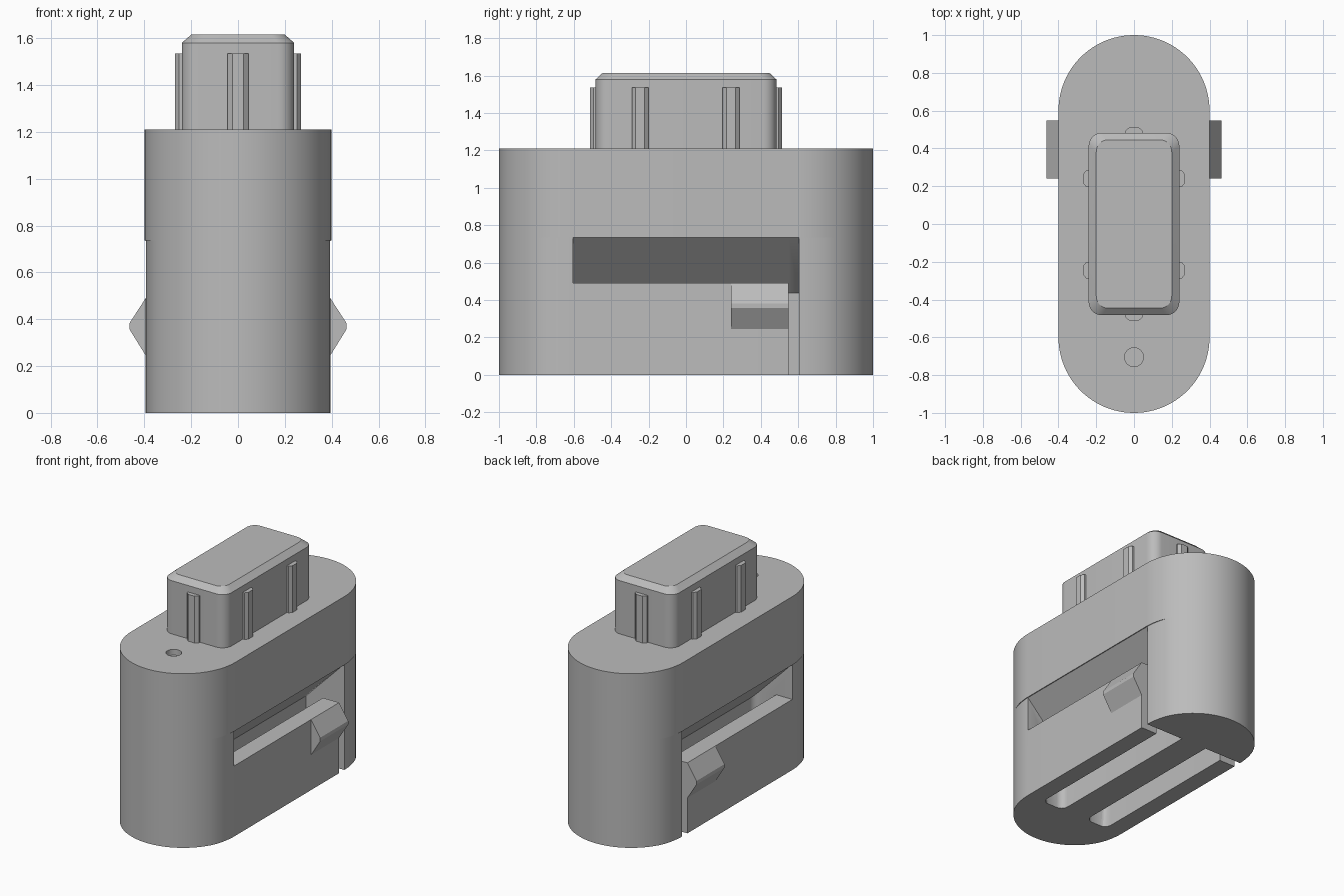
import bpy, bmesh, math
from mathutils import Vector

if "Cube" in bpy.data.objects:
    bpy.data.objects.remove(bpy.data.objects["Cube"], do_unlink=True)

grey = bpy.data.materials.new("plain grey")
grey.use_nodes = True
colour = (0.5, 0.5, 0.5, 1)
grey.diffuse_color = colour
grey.node_tree.nodes["Principled BSDF"].inputs["Base Color"].default_value = colour


def finish(bm, name):
    bmesh.ops.recalc_face_normals(bm, faces=bm.faces)
    mesh = bpy.data.meshes.new(name)
    bm.to_mesh(mesh)
    bm.free()
    mesh.materials.append(grey)
    ob = bpy.data.objects.new(name, mesh)
    bpy.context.collection.objects.link(ob)
    return ob


def prism(points, direction):
    """Closed outline of 3D points pushed along a direction."""
    bm = bmesh.new()
    face = bm.faces.new([bm.verts.new(p) for p in points])
    new = bmesh.ops.extrude_face_region(bm, geom=[face])["geom"]
    moved = [g for g in new if isinstance(g, bmesh.types.BMVert)]
    bmesh.ops.translate(bm, verts=moved, vec=direction)
    return bm


def upright(outline, z0, z1):
    return prism([(x, y, z0) for x, y in outline], (0, 0, z1 - z0))


def along_y(section, y0, y1, side):
    return prism([(side * x, y0, z) for x, z in section], (0, y1 - y0, 0))


def rounded_rect(hx, hy, r, steps):
    """Rounded rectangle outline, each corner a quarter arc."""
    pts = []
    for q, (sx, sy) in enumerate([(1, 1), (-1, 1), (-1, -1), (1, -1)]):
        for i in range(steps + 1):
            a = (q + i / steps) * math.pi / 2
            p = (sx * (hx - r) + r * math.cos(a), sy * (hy - r) + r * math.sin(a))
            if not pts or (Vector(p) - Vector(pts[-1])).length > 1e-5:
                pts.append(p)
    if (Vector(pts[0]) - Vector(pts[-1])).length < 1e-5:
        pts.pop()
    return pts


def cut(target, bm):
    cutter = finish(bm, "cutter")
    mod = target.modifiers.new("cut", "BOOLEAN")
    mod.object = cutter
    mod.solver = "EXACT"
    bpy.context.view_layer.objects.active = target
    bpy.ops.object.modifier_apply(modifier=mod.name)
    bpy.data.objects.remove(cutter, do_unlink=True)


def smooth(ob):
    bpy.ops.object.select_all(action="DESELECT")
    ob.select_set(True)
    bpy.context.view_layer.objects.active = ob
    bpy.ops.object.shade_smooth_by_angle(angle=math.radians(25))


# Body: full capsule above, sides slightly drawn in below
STEP, TOP = 0.735, 1.21
capsule = rounded_rect(0.4, 1.0, 0.4, 24)


def draw_in(x):
    return x if abs(x) < 0.36 else math.copysign(0.36 + (abs(x) - 0.36) * 0.85, x)


upper = finish(upright(capsule, STEP, TOP), "upper_body")
lower = finish(upright([(draw_in(x), y) for x, y in capsule], 0, STEP), "lower_body")

# Small blind hole in the top
hole = [(0.05 * math.cos(i * math.pi / 16), -0.705 + 0.05 * math.sin(i * math.pi / 16))
        for i in range(32)]
cut(upper, upright(hole, TOP - 0.04, TOP + 0.1))

# Spring arms: slot behind, window with sloping ceiling above, gap at the free end
IN, ARM, OUT, FAR = 0.1, 0.27, 0.394, 0.5
slope_low = 0.437
ceiling = [(FAR, STEP + 0.0), (OUT, STEP + 0.0), (IN, slope_low)]
window = [(IN, -0.1), (ARM, -0.1), (ARM, 0.49), (FAR, 0.49)] + ceiling
gap = [(IN, -0.1), (FAR, -0.1)] + ceiling
for side in (1, -1):
    slot = along_y(window, -0.605, 0.605, side)
    corners = [e for e in slot.edges
               if all(v.co.y < 0 and abs(v.co.x) < 0.3 for v in e.verts)
               and abs(e.verts[0].co.x - e.verts[1].co.x) < 1e-4]
    bmesh.ops.bevel(slot, geom=corners, offset=0.05, segments=5, affect="EDGES", profile=0.5)
    cut(lower, slot)
    cut(lower, along_y(gap, 0.548, 0.605, side))

# Latch wedges on the arms
wedge = [(0.38, 0.49), (0.394, 0.49), (0.464, 0.382), (0.464, 0.358), (0.394, 0.245), (0.38, 0.245)]
for side, label in ((1, "left"), (-1, "right")):
    finish(along_y(wedge, 0.24, 0.548, side), label + "_latch")

# Plug with chamfered top
bm = upright(rounded_rect(0.24, 0.483, 0.07, 8), TOP - 0.01, 1.58)
top = max(bm.faces, key=lambda f: f.calc_center_median().z)
new = bmesh.ops.extrude_face_region(bm, geom=[top])["geom"]
for v in [g for g in new if isinstance(g, bmesh.types.BMVert)]:
    v.co = (v.co.x * 0.2 / 0.24, v.co.y * 0.445 / 0.483, 1.615)
bmesh.ops.delete(bm, geom=[f for f in bm.faces if f == top], context="FACES_ONLY")
plug = finish(bm, "plug")

# Tapered guide ribs around the plug
profile = [(-0.01, -0.045), (0.012, -0.045), (0.029, -0.024),
           (0.029, 0.024), (0.012, 0.045), (-0.01, 0.045)]


def rib(name, base, angle):
    c, s = math.cos(angle), math.sin(angle)
    outline = [(base[0] + c * u - s * v, base[1] + s * u + c * v) for u, v in profile]
    finish(upright(outline, TOP - 0.01, 1.535), name)


for sx, label in ((1, "left"), (-1, "right")):
    for y, end in ((-0.245, "front"), (0.24, "back")):
        rib(f"{label}_{end}_rib", (sx * 0.24, y), 0 if sx > 0 else math.pi)
rib("front_rib", (0, -0.483), -math.pi / 2)
rib("back_rib", (0, 0.483), math.pi / 2)

for ob in (upper, lower, plug):
    smooth(ob)
